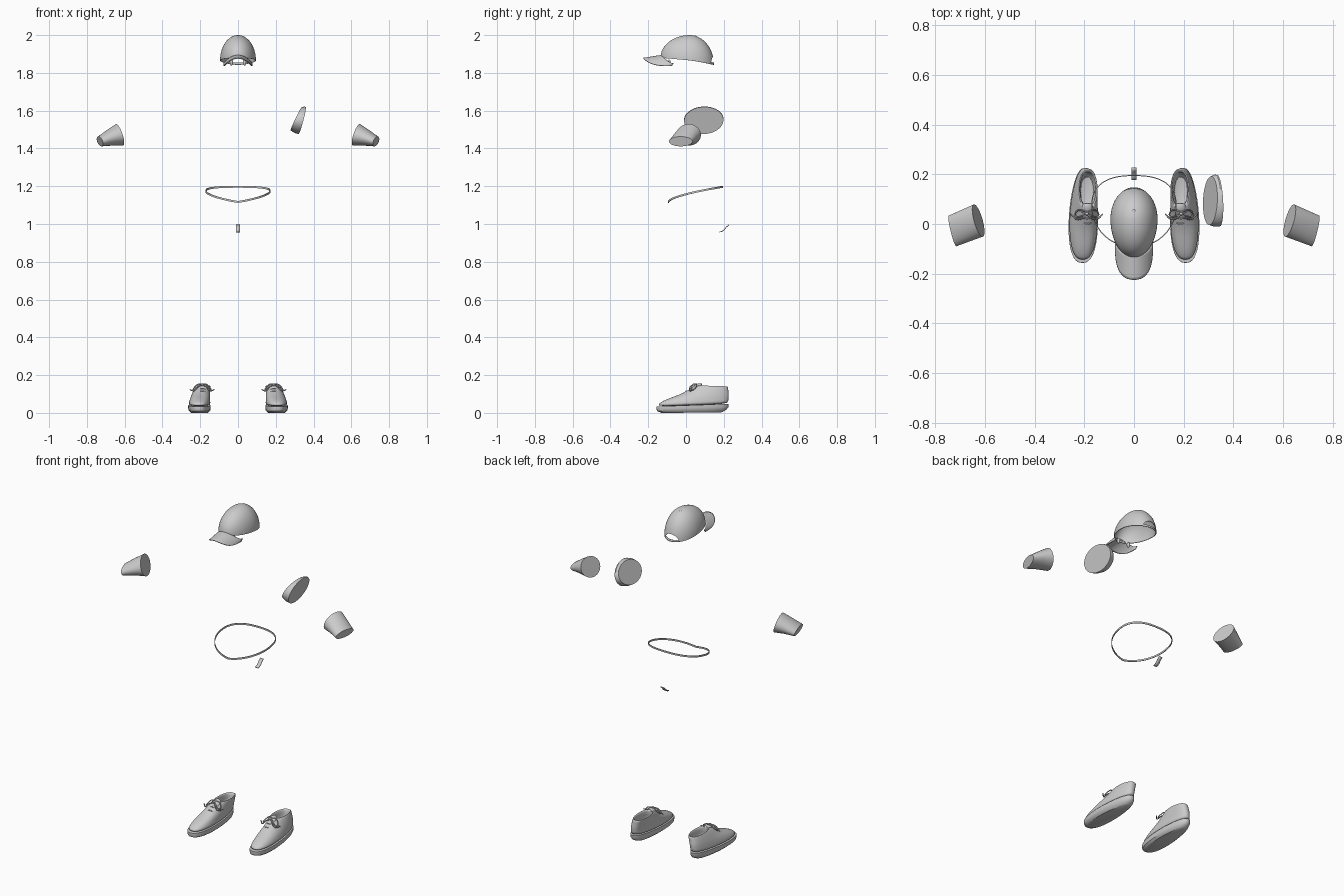
import bpy, bmesh, math
from math import sin, cos, pi
from mathutils import Vector

if "Cube" in bpy.data.objects:
    bpy.data.objects.remove(bpy.data.objects["Cube"])


def mesh(name, verts, faces, thick=0, sub=0, angle=40):
    me = bpy.data.meshes.new(name)
    me.from_pydata([tuple(v) for v in verts], [], faces)
    bm = bmesh.new()
    bm.from_mesh(me)
    bmesh.ops.remove_doubles(bm, verts=bm.verts, dist=1e-5)
    bmesh.ops.recalc_face_normals(bm, faces=bm.faces)
    bm.to_mesh(me)
    bm.free()
    ob = bpy.data.objects.new(name, me)
    bpy.context.collection.objects.link(ob)
    if thick:
        m = ob.modifiers.new("thick", 'SOLIDIFY')
        m.thickness = thick
    if sub:
        ob.modifiers.new("sub", 'SUBSURF').levels = sub
        ob.modifiers["sub"].render_levels = sub
    smooth(ob, angle)
    return ob


def smooth(ob, angle=40):
    bpy.ops.object.select_all(action='DESELECT')
    ob.select_set(True)
    bpy.context.view_layer.objects.active = ob
    bpy.ops.object.shade_smooth_by_angle(angle=math.radians(angle))


def grid(rows, closed=True):
    n = len(rows[0])
    verts = [v for r in rows for v in r]
    faces = []
    for i in range(len(rows) - 1):
        for j in range(n if closed else n - 1):
            k = (j + 1) % n
            faces.append((i*n + j, i*n + k, (i+1)*n + k, (i+1)*n + j))
    return verts, faces


def loft(name, rings, start=True, end=True, **kw):
    verts, faces = grid(rings)
    n = len(rings[0])
    if start:
        faces.append(tuple(range(n)))
    if end:
        faces.append(tuple(range(len(verts) - n, len(verts))))
    return mesh(name, verts, faces, **kw)


def ellipse(c, a, b, n=40):
    c, a, b = Vector(c), Vector(a), Vector(b)
    return [c + a*cos(2*pi*i/n) + b*sin(2*pi*i/n) for i in range(n)]


def mirrored(ring, s):
    return [(v[0]*s, v[1], v[2]) for v in ring]


def ball(name, loc, scale):
    bpy.ops.mesh.primitive_uv_sphere_add(segments=16, ring_count=10, location=loc)
    ob = bpy.context.object
    ob.name, ob.scale = name, scale
    smooth(ob, 60)


def cord(name, pts, r, cyclic=False):
    cu = bpy.data.curves.new(name, 'CURVE')
    cu.dimensions, cu.bevel_depth, cu.bevel_resolution = '3D', r, 2
    cu.resolution_u, cu.use_fill_caps = 6, True
    sp = cu.splines.new('BEZIER')
    sp.bezier_points.add(len(pts) - 1)
    for p, co in zip(sp.bezier_points, pts):
        p.co = co
        p.handle_left_type = p.handle_right_type = 'AUTO'
    sp.use_cyclic_u = cyclic
    ob = bpy.data.objects.new(name, cu)
    bpy.context.collection.objects.link(ob)


# Cap crown: half ellipsoid shell with an arched opening at the back
def crown_base(t):
    x, c = 0.095*sin(t), cos(t)
    y = 0.02 + (0.128 if c > 0 else 0.155)*c
    z = 1.868 - 0.025*max(0, y/0.148)**1.3 + 0.012*max(0, -y/0.135)
    return x, y, z


N = 64
rings = []
for k in range(17):
    s = pi/2*k/16.3
    ring = []
    for i in range(N):
        x, y, z = crown_base(2*pi*i/N)
        ring.append((x*cos(s), 0.02 + (y - 0.02)*cos(s), z + (2.0 - z)*sin(s)))
    rings.append(ring)
crown = loft("cap_crown", rings, start=False, thick=0.004)
cut = loft("cutter", [ellipse((0, y, 1.848), (0.045, 0, 0), (0, 0, 0.038)) for y in (0.07, 0.25)])
m = crown.modifiers.new("opening", 'BOOLEAN')
m.operation, m.object = 'DIFFERENCE', cut
dg = bpy.context.evaluated_depsgraph_get()
new = bpy.data.meshes.new_from_object(crown.evaluated_get(dg))
crown.modifiers.clear()
crown.data = new
bpy.data.objects.remove(cut)
smooth(crown)

# Cap strap, top button and small studs under the brim
low, high = [], []
for i in range(17):
    x, y, z = crown_base(-0.6 + 1.2*i/16)
    low.append((x, y, z))
    high.append((x*0.995, y - 0.001, z + 0.012))
mesh("cap_strap", *grid([low, high], False), thick=0.004)
ball("cap_button", (0, 0.05, 1.992), (0.008, 0.008, 0.005))
for s in (-1, 1):
    ball("cap_stud", (0.035*s, -0.09, 1.855), (0.009, 0.009, 0.016))

# Cap brim: arched sheet running from the crown to a rounded tip
rows = []
for k in range(9):
    v = k/8
    row = []
    for i in range(33):
        a = -pi/2 + pi*i/32
        sa = math.copysign(abs(sin(a))**0.85, a)
        xi, yi = 0.078*sin(a), -0.065 - 0.06*cos(a)
        xo, yo = 0.077*sa, -0.075 - 0.15*max(0, cos(a))**0.65
        x, y = xi + (xo - xi)*v, yi + (yo - yi)*v
        row.append((x, y, 1.896 - 0.016*v - 0.045*(x/0.078)**2))
    rows.append(row)
mesh("cap_brim", *grid(rows, False), thick=0.005)

# Sleeve cuffs: flattened tapering tubes
for s in (-1, 1):
    inner = ellipse((0.627, 0.014, 1.472), (0.017, 0.065, 0), (0.018, 0, 0.057))
    outer = ellipse((0.731, -0.028, 1.437), (0.015, 0.062, 0), (0.008, 0, 0.026))
    mid = [p.lerp(q, 0.5) + Vector((0, 0, 0.002)) for p, q in zip(inner, outer)]
    loft("sleeve_cuff", [mirrored(r, s) for r in (inner, mid, outer)])

# Shoulder band on one side: short slanted oval tube
loft("shoulder_band", [
    ellipse((0.307, 0.094, 1.556), (0.004, 0.098, 0), (0.029, 0, 0.061)),
    ellipse((0.325, 0.094, 1.552), (0, 0.105, 0), (0.025, 0.004, 0.070)),
    ellipse((0.340, 0.094, 1.548), (-0.006, 0.104, 0), (0.019, 0.004, 0.072))])

# Waistband: thin ribbon loop, lower at the front
sections = []
for i in range(80):
    t = 2*pi*i/80
    c = cos(t)
    e = 0.8 if c > 0 else 1
    x = 0.17*math.copysign(abs(sin(t))**e, sin(t))
    y = 0.07 + (0.125*c**0.8 if c > 0 else 0.163*c)
    f = (y + 0.093)/0.288
    z = 1.117 + 0.08*max(0, f)**0.6
    out = Vector((x, y - 0.05, 0)).normalized()*0.002
    p = Vector((x, y, z))
    h = Vector((0, 0, 0.005))
    sections.append([p + out + h, p + out - h, p - out - h, p - out + h])
sections.append(sections[0])
loft("waistband", sections, start=False, end=False)

# Small curved tab at the back
tab = [(0.177, 0.960), (0.190, 0.963), (0.202, 0.972), (0.211, 0.984), (0.226, 0.997)]
mesh("back_tab", *grid([[(x, y, z) for y, z in tab] for x in (-0.011, 0, 0.011)], False), thick=0.004)


# Shoes: outlines stacked from sole to collar
def outline(cx, w, y0, y1, z0, z1, taper, s, n=40):
    ring = []
    for i in range(n):
        t = 2*pi*i/n
        f = (1 - cos(t))/2
        x = math.copysign(abs(sin(t))**0.8, sin(t))*w*(1 - taper*f) + cx - 0.012*taper*f*3
        ring.append((x*s, y0 + (y1 - y0)*f, z0 + (z1 - z0)*f))
    return ring


for s in (-1, 1):
    sole = [(0.207, 0.055, -0.14, 0.195, 0.004, 0.006, 0.25),
            (0.207, 0.064, -0.152, 0.213, 0.009, 0.016, 0.25),
            (0.208, 0.067, -0.157, 0.224, 0.022, 0.030, 0.25),
            (0.208, 0.067, -0.156, 0.225, 0.034, 0.048, 0.25)]
    sole.insert(0, (0.207, 0.05, -0.13, 0.185, 0.0, 0.002, 0.25))
    loft("shoe_sole", [outline(*r, s) for r in sole])
    upper = [(0.208, 0.065, -0.153, 0.222, 0.032, 0.045, 0.25),
             (0.207, 0.064, -0.147, 0.224, 0.047, 0.062, 0.25),
             (0.205, 0.060, -0.122, 0.226, 0.064, 0.080, 0.22),
             (0.201, 0.056, -0.080, 0.227, 0.081, 0.096, 0.18),
             (0.197, 0.051, -0.030, 0.225, 0.098, 0.110, 0.14),
             (0.192, 0.046, 0.015, 0.224, 0.122, 0.124, 0.1),
             (0.187, 0.041, 0.046, 0.223, 0.142, 0.136, 0.05),
             (0.185, 0.038, 0.062, 0.219, 0.147, 0.142, 0),
             (0.185, 0.032, 0.072, 0.211, 0.143, 0.139, 0),
             (0.186, 0.030, 0.072, 0.206, 0.115, 0.115, 0),
             (0.190, 0.034, 0.050, 0.208, 0.070, 0.070, 0)]
    loft("shoe_upper", [outline(*r, s) for r in upper], sub=1, angle=60)
    # tongue rising at the front of the opening
    rows = []
    for y, z, w in [(0.025, 0.126, 0.022), (0.045, 0.148, 0.026), (0.065, 0.158, 0.026), (0.085, 0.157, 0.018)]:
        rows.append([(s*(0.187 + w*u/4), y, z - 0.012*(u/4)**2) for u in range(-4, 5)])
    mesh("shoe_tongue", *grid(rows, False), thick=0.006, sub=1)
    # laces: crossing bars and a bow
    for y, z in ((0.0, 0.116), (0.022, 0.129), (0.044, 0.145)):
        cord("lace_bar", [(s*(0.189 + d), y + abs(d)*0.3, z - d*d*22) for d in (-0.03, -0.015, 0, 0.015, 0.03)], 0.003)
    ball("lace_knot", (0.19*s, 0.042, 0.15), (0.007, 0.007, 0.006))
    for d in (-1, 1):
        def at(p):
            return (s*(0.19 + d*p[0]), p[1], p[2])
        cord("lace_loop", [at(p) for p in ((0, 0.042, 0.15), (0.02, 0.055, 0.152), (0.042, 0.05, 0.133),
                                           (0.045, 0.032, 0.122), (0.02, 0.032, 0.14))], 0.003, True)
        cord("lace_tail", [at(p) for p in ((0, 0.04, 0.15), (0.022, 0.022, 0.138), (0.042, 0.02, 0.118),
                                           (0.064, 0.04, 0.123))], 0.003)
